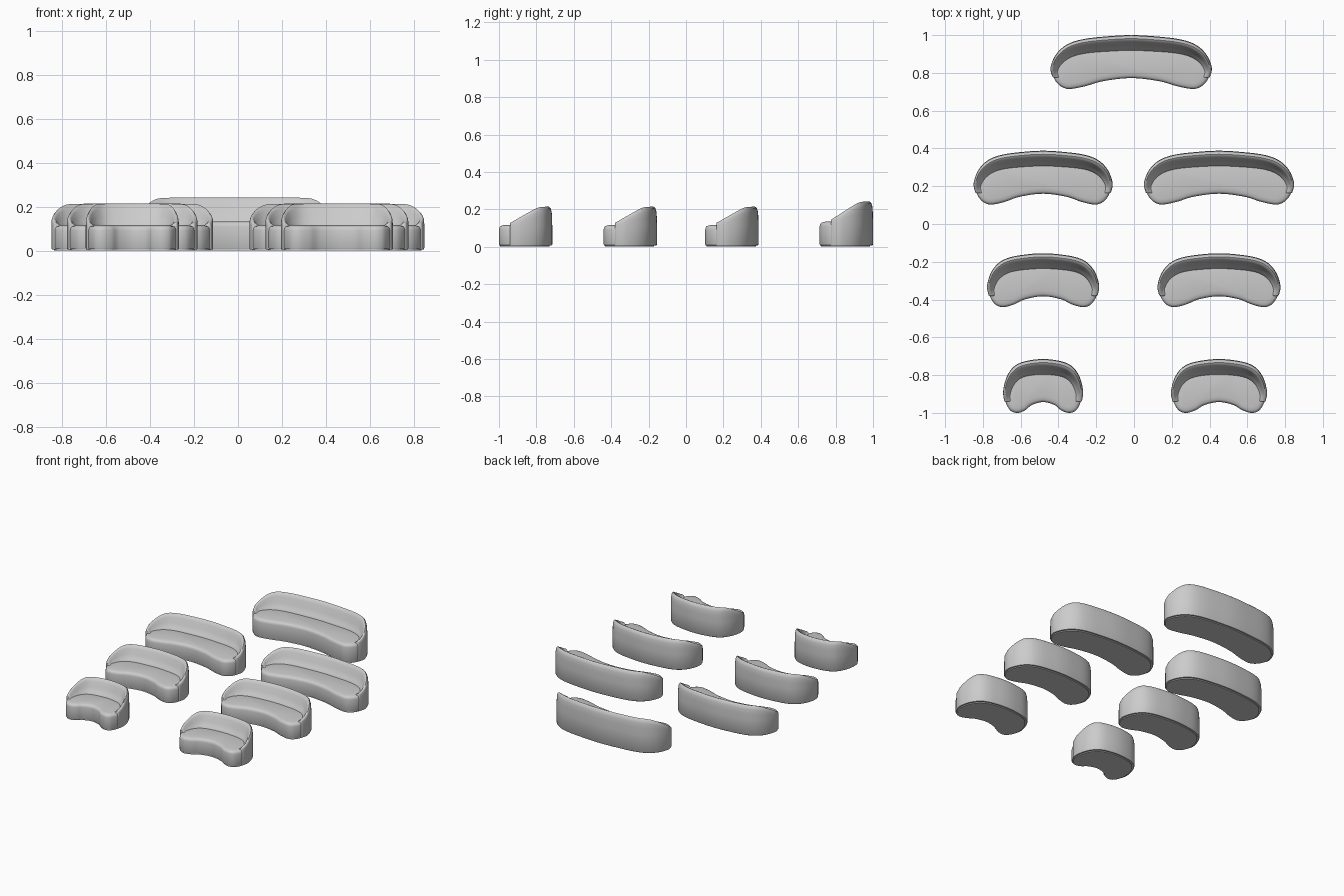
import bpy, bmesh, math
from mathutils import Vector

if "Cube" in bpy.data.objects:
    bpy.data.objects.remove(bpy.data.objects["Cube"])

fabric = bpy.data.materials.new("grey_fabric")
fabric.diffuse_color = (0.6, 0.6, 0.6, 1)
fabric.use_nodes = True
fabric.node_tree.nodes["Principled BSDF"].inputs["Base Color"].default_value = fabric.diffuse_color

# Half outline of the bean plan, from back centre round the side to front centre:
# (distance from back, inset from side on narrow sofa, inset from side on wide sofa)
PLAN = [(0, .2115, .427), (.005, .15, .32), (.02, .09, .18), (.048, .048, .09),
        (.1, .016, .03), (.17, 0, 0), (.221, .006, .01), (.254, .02, .03),
        (.277, .04, .06), (.285, .075, .10), (.270, .115, .18), (.242, .15, .28),
        (.226, .2115, .427)]
STEPS = 6
ARM_ROW = 6       # plan row where the arms stop
ARM_V = PLAN[ARM_ROW][0]


def half_outline(hw):
    """Smooth half outline as (x, distance from back)."""
    k = (hw - .2115) / (.427 - .2115)
    p = [Vector((hw - (a + (b - a) * k), v)) for v, a, b in PLAN]
    p = [Vector((-p[1].x, p[1].y))] + p + [Vector((-p[-2].x, p[-2].y))]
    out = []
    for i in range(1, len(p) - 2):
        a, b, c, d = p[i - 1:i + 3]
        for s in range(STEPS):
            t = s / STEPS
            out.append(.5 * (2 * b + (c - a) * t + (2 * a - 5 * b + 4 * c - d) * t * t
                             + (3 * b - a - 3 * c + d) * t ** 3))
    return out + [p[-2]]


def flip(p):
    return Vector((-p.x, p.y))


def loft(name, rings, loc, angle, wrap):
    """Skin a list of closed rings and cap both ends."""
    bm = bmesh.new()
    vr = [[bm.verts.new(co) for co in ring] for ring in rings]
    n = len(vr[0])
    for a, b in zip(vr, vr[1:]):
        for i in range(n):
            j = (i + 1) % n
            bm.faces.new((a[i], a[j], b[j], b[i]))
    bm.faces.new(vr[0][::-1])
    bm.faces.new(vr[-1])
    bmesh.ops.recalc_face_normals(bm, faces=bm.faces[:])
    me = bpy.data.meshes.new(name)
    bm.to_mesh(me)
    bm.free()
    me.materials.append(fabric)
    for f in me.polygons:
        f.use_smooth = True
    me.set_sharp_from_angle(angle=math.radians(angle))
    ob = bpy.data.objects.new(name, me)
    ob.location = loc
    bpy.context.collection.objects.link(ob)


def seat(name, half, hw, loc, sh):
    # Seat sits just inside the shell at the back and sides
    pts = [Vector((p.x * (hw - .006) / hw, p.y + .008 * (1 - p.y / .285))) for p in half]
    loop = pts + [flip(p) for p in pts[-2:0:-1]]
    n = len(loop)
    inward = []
    for i in range(n):
        t = (loop[(i + 1) % n] - loop[i - 1]).normalized()
        inward.append(Vector((-t.y, t.x)))
    # Recessed plinth, upright body, rolled edge, slight crown
    section = [(.007, 0), (.007, .007), (.002, .008), (0, .012), (0, sh - .02),
               (.002, sh - .010), (.007, sh - .003), (.014, sh), (.030, sh + .004)]
    rings = []
    for d, z in section:
        ring = [p + q * d for p, q in zip(loop, inward)]
        rings.append([(p.x, -p.y, z) for p in ring])
    loft(name, rings, loc, 40, True)


def back_shell(name, half, hw, loc, sh, top):
    arm = half[:ARM_ROW * STEPS + 1]
    path = [flip(p) for p in arm[:0:-1]] + arm
    thick_x, thick_v = .042, .085
    # (fraction of thickness, height fraction between seat and rim)
    rim = [(0, 0), (.01, .45), (.04, .75), (.11, .93), (.22, 1), (.34, .95),
           (.46, .78), (.62, .45), (.80, .16), (1, 0)]

    def section(p, shrink=0.0, push=0.0):
        # Rim slopes from the back down to the arm tips
        d = p.y - .06
        h = top - .53 * top / .215 * (d + math.hypot(d, .02)) / 2
        prof = [(.5, .006), (.05, .006), (0, .012)]
        prof += [(f, sh + (h - sh) * q) for f, q in rim] + [(1, sh - .02)]
        ring = []
        for f, z in prof:
            f = .5 + (f - .5) * (1 - shrink)
            if z > sh - .01:
                z -= shrink * .008
            x = p.x * (hw - thick_x * f) / hw
            v = ARM_V - (ARM_V - p.y) * (ARM_V - thick_v * f) / ARM_V
            ring.append((x, -(v + push), z))
        return ring

    # Rounded arm fronts at both ends
    first = [section(path[0], .25, .004), section(path[0], .07, .002)]
    last = [section(path[-1], .07, .002), section(path[-1], .25, .004)]
    loft(name, first + [section(p) for p in path] + last, loc, 50, False)


# centre x, rear y, width, seat height, rim height
SOFAS = [(-.015, 1.0, .853, .130, .243)]
for rear, wl, wr in ((.388, .735, .794), (-.155, .593, .650), (-.715, .423, .508)):
    SOFAS += [(-.481, rear, wl, .112, .215), (.45, rear, wr, .112, .215)]

for i, (cx, rear, w, sh, top) in enumerate(SOFAS, 1):
    hw = w / 2
    half = half_outline(hw)
    seat(f"sofa_{i}_seat", half, hw, (cx, rear, 0), sh)
    back_shell(f"sofa_{i}_back", half, hw, (cx, rear, 0), sh, top)
